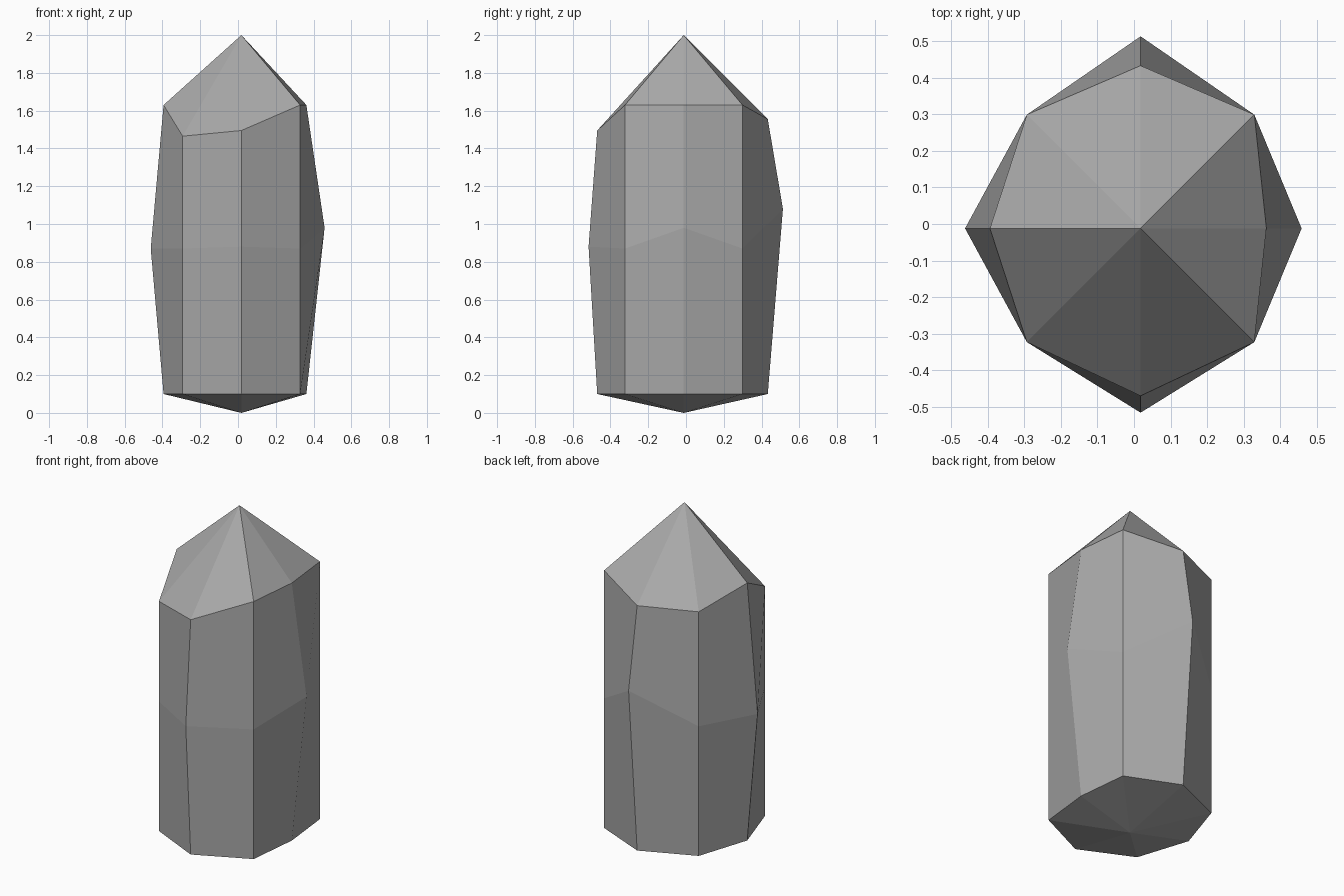
import bpy
import bmesh
from mathutils import Vector

default_cube = bpy.data.objects.get("Cube")
if default_cube:
    bpy.data.objects.remove(default_cube, do_unlink=True)

# Stone material
stone = bpy.data.materials.new("grey stone")
stone.use_nodes = True
stone_colour = (0.4, 0.4, 0.4, 1)
stone.diffuse_color = stone_colour
stone.node_tree.nodes["Principled BSDF"].inputs["Base Color"].default_value = stone_colour

# Crystal axis and shared heights
axis = Vector((0.018, -0.012, 0))
diagonal = 0.311
base_height = 0.1
waist_height = 0.87
tip_height = 2

# Corners counter-clockwise from +x: offset x, offset y, waist swell, waist z, shoulder z
corners = [
    (0.344, 0, 1.28, 0.98, 1.63),
    (diagonal, diagonal, 1, waist_height, 1.63),
    (0, 0.445, 1.18, 1.08, 1.555),
    (-diagonal, diagonal, 1, waist_height, 1.55),
    (-0.412, 0, 1.165, waist_height, 1.63),
    (-diagonal, -diagonal, 1, waist_height, 1.465),
    (0, -0.458, 1.1, 0.88, 1.495),
    (diagonal, -diagonal, 1, waist_height, 1.63),
]


def add_ring(bm, place):
    """One loop of vertices, placed from each corner's scale and height."""
    ring = []
    for x, y, swell, waist, shoulder in corners:
        scale, height = place(swell, waist, shoulder)
        ring.append(bm.verts.new(axis + Vector((x * scale, y * scale, height))))
    return ring


def neighbours(ring):
    return zip(ring, ring[1:] + ring[:1])


bm = bmesh.new()
base = add_ring(bm, lambda swell, waist, shoulder: (1, base_height))
middle = add_ring(bm, lambda swell, waist, shoulder: (swell, waist))
top = add_ring(bm, lambda swell, waist, shoulder: (1, shoulder))
foot = bm.verts.new(axis)
tip = bm.verts.new(axis + Vector((0, 0, tip_height)))

# Side facets
for lower, upper in ((base, middle), (middle, top)):
    for (a, b), (c, d) in zip(neighbours(lower), neighbours(upper)):
        bm.faces.new((a, b, d, c))

# Pointed tip and shallow pointed foot
for a, b in neighbours(top):
    bm.faces.new((a, b, tip))
for a, b in neighbours(base):
    bm.faces.new((b, a, foot))

bmesh.ops.recalc_face_normals(bm, faces=bm.faces)
mesh = bpy.data.meshes.new("crystal")
bm.to_mesh(mesh)
bm.free()
mesh.materials.append(stone)
crystal = bpy.data.objects.new("crystal", mesh)
bpy.context.scene.collection.objects.link(crystal)
